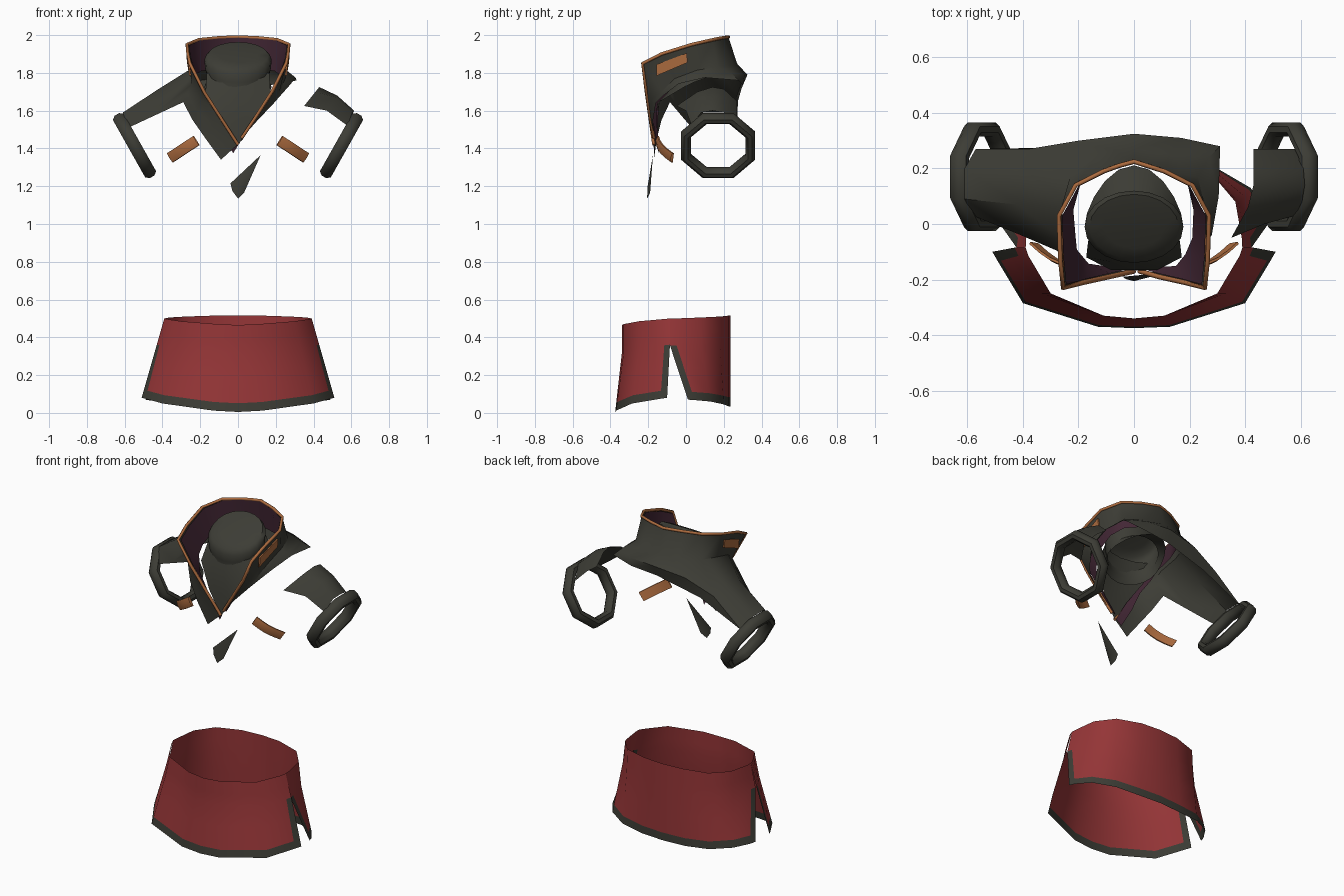
import bpy, bmesh, math
from mathutils import Vector

if "Cube" in bpy.data.objects:
    bpy.data.objects.remove(bpy.data.objects["Cube"])


def material(name, rgb):
    m = bpy.data.materials.new(name)
    m.diffuse_color = (*rgb, 1)
    m.use_nodes = True
    m.node_tree.nodes["Principled BSDF"].inputs["Base Color"].default_value = m.diffuse_color
    return m


DARK = material("charcoal cloth", (0.046, 0.046, 0.036))
RED = material("red cloth", (0.30, 0.036, 0.038))
ORANGE = material("copper trim", (0.42, 0.15, 0.05))
PURPLE = material("plum lining", (0.055, 0.02, 0.035))


def finish(name, verts, faces, mats, rule=None, angle=45):
    """Make a mesh object with materials and smooth shading."""
    me = bpy.data.meshes.new(name)
    me.from_pydata([tuple(v) for v in verts], [], faces)
    for m in mats:
        me.materials.append(m)
    if rule:
        for p in me.polygons:
            p.material_index = rule(p.index)
    bm = bmesh.new()
    bm.from_mesh(me)
    bmesh.ops.remove_doubles(bm, verts=bm.verts, dist=0.0005)
    bmesh.ops.recalc_face_normals(bm, faces=bm.faces)
    bm.to_mesh(me)
    bm.free()
    ob = bpy.data.objects.new(name, me)
    bpy.context.collection.objects.link(ob)
    bpy.ops.object.select_all(action='DESELECT')
    ob.select_set(True)
    bpy.context.view_layer.objects.active = ob
    bpy.ops.object.shade_smooth_by_angle(angle=math.radians(angle))
    return ob


def grid(name, cols, mats, rule=None, closed=False, wrap=False, angle=45):
    """Skin a list of columns; rule gets (column, row) of each face."""
    n, r = len(cols), len(cols[0])
    faces, ids = [], []
    for i in range(n if closed else n - 1):
        for j in range(r if wrap else r - 1):
            a, b, k = i * r, ((i + 1) % n) * r, (j + 1) % r
            faces.append((a + j, b + j, b + k, a + k))
            ids.append((i, j))
    verts = [p for c in cols for p in c]
    return finish(name, verts, faces, mats, (lambda f: rule(*ids[f])) if rule else None, angle)


def mirror(ob):
    m = ob.modifiers.new("mirror", 'MIRROR')
    m.merge_threshold = 0.001


# Skirt panels: (top point, hem point) per column, dark border at hem and slit
ROWS = (0, 0.17, 0.33, 0.6, 0.9, 1)


def skirt(name, pairs, edge):
    cols = []
    for top, hem in pairs:
        col = []
        for t in ROWS:
            s = max(0, (t - 0.33) / 0.67)
            p = Vector(top).lerp(Vector(hem), t)
            p.y = top[1] + (hem[1] - top[1]) * s
            col.append(p)
        cols.append(col)
    mirror(grid(name, cols, [RED, DARK],
                lambda i, j: int(j == 4 or (i == edge and j >= 2))))


skirt("skirt_front", [
    ((0, -.34, .465), (0, -.375, .005)),
    ((.11, -.33, .47), (.13, -.37, .012)),
    ((.30, -.25, .485), (.40, -.285, .05)),
    ((.38, -.115, .497), (.49, -.135, .075)),
    ((.39, -.085, .50), (.51, -.10, .08))], 3)
skirt("skirt_back", [
    ((.39, -.085, .50), (.49, .01, .07)),
    ((.388, -.05, .50), (.478, .045, .068)),
    ((.365, .08, .505), (.42, .13, .06)),
    ((.28, .18, .51), (.30, .20, .045)),
    ((.13, .225, .515), (.15, .225, .035)),
    ((0, .235, .515), (0, .235, .035))], 0)

# Collar edge, from lower left lapel round the back to the right lapel
half = [(0, -.17, 1.42), (-.09, -.19, 1.56), (-.18, -.21, 1.70), (-.255, -.23, 1.85),
        (-.265, -.13, 1.90), (-.27, .03, 1.95), (-.21, .14, 1.975), (-.11, .19, 1.985)]
rim = half + [(-.055, .21, 1.988), (0, .225, 1.99)]
rim += [(-x, y, z) for x, y, z in half[:0:-1]] + [(.02, -.17, 1.455)]
# Collar base, shoulder line and cut lower edge for the same columns
base = [(-.03, -.17, 1.395), (-.13, -.18, 1.53), (-.195, -.17, 1.66), (-.245, -.11, 1.74),
        (-.25, -.06, 1.78), (-.26, .06, 1.815), (-.23, .17, 1.83), (-.13, .25, 1.84),
        (-.07, .265, 1.845), (0, .27, 1.85), (.13, .25, 1.84), (.23, .17, 1.83),
        (.255, .06, 1.815), (.25, -.06, 1.77), (.22, -.13, 1.70), (.18, -.18, 1.66),
        (.095, -.185, 1.553), (.02, -.17, 1.455)]
mid = [(-.06, -.17, 1.368), (-.15, -.168, 1.49), (-.22, -.15, 1.60), (-.27, -.095, 1.69),
       (-.42, -.035, 1.60), (-.42, .07, 1.715), (-.42, .19, 1.715), (-.38, .27, 1.68),
       (-.20, .30, 1.76), (0, .325, 1.79), (.17, .31, 1.79), (.27, .24, 1.80),
       (.28, .08, 1.795), (.265, -.06, 1.755), (.223, -.125, 1.69), (.185, -.17, 1.65),
       (.10, -.18, 1.548), (.02, -.17, 1.455)]
hem = [(-.09, -.17, 1.34), (-.17, -.155, 1.45), (-.24, -.13, 1.55), (-.29, -.085, 1.645),
       (-.58, .03, 1.51), (-.61, .09, 1.59), (-.61, .20, 1.59), (-.57, .27, 1.52),
       (-.29, .275, 1.65), (0, .295, 1.72), (.17, .30, 1.735), (.31, .28, 1.76),
       (.305, .10, 1.775), (.28, -.04, 1.742), (.225, -.12, 1.68), (.19, -.16, 1.64),
       (.10, -.175, 1.545), (.02, -.17, 1.455)]
grid("jacket_shell", list(zip(rim, base, mid, hem)), [DARK])

# Collar lining
lining = []
for a, b in zip(rim, base):
    a, b = Vector(a), Vector(b)
    lining.append((a + Vector((-a.x * .04, -a.y * .04 if a.y > 0 else .012, -.004)),
                   Vector((b.x * .84, b.y * .84, b.z - .02))))
grid("collar_lining", lining, [PURPLE])

# Piping along the collar edge
cu = bpy.data.curves.new("collar_piping", 'CURVE')
cu.dimensions = '3D'
cu.bevel_depth = 0.009
cu.bevel_resolution = 1
cu.use_fill_caps = True
sp = cu.splines.new('POLY')
sp.points.add(len(rim) - 1)
for p, co in zip(sp.points, rim):
    p.co = (*co, 1)
cu.materials.append(ORANGE)
piping = bpy.data.objects.new("collar_piping", cu)
bpy.context.collection.objects.link(piping)
bpy.ops.object.select_all(action='DESELECT')
piping.select_set(True)
bpy.context.view_layer.objects.active = piping
bpy.ops.object.convert(target='MESH')

# Neck with a tilted domed cap, flaring into the collar at the back
neck = []
for i in range(20):
    a = 2 * math.pi * i / 20
    col = []
    for s, dz, flare in ((0, .015, 0), (.6, .015, 0), (.9, .008, 0), (1, -.015, 0),
                         (.98, -.06, 0), (.9, -.12, 0), (1, -.16, .7)):
        y = s * .13 * math.sin(a)
        wide = 1 + flare * max(0, math.sin(a))
        col.append((s * .178 * math.cos(a), -.01 + y * wide, 1.885 + .6 * y + dz))
    neck.append(col)
grid("neck", neck, [DARK], closed=True)

# Shirt front filling the V opening: (height, half width, centre y, edge y)
grid("shirt_front", [[(w * k, yc + (ye - yc) * k * k, z) for k in (-1, -.5, 0, .5, 1)]
     for z, w, yc, ye in ((1.80, .165, -.115, -.06), (1.70, .172, -.14, -.12),
                          (1.56, .085, -.165, -.165), (1.42, .004, -.168, -.168))], [DARK])

# Separate right sleeve piece
grid("right_sleeve", list(zip(
    [(.35, -.05, 1.625), (.41, .06, 1.70), (.43, .14, 1.725), (.43, .20, 1.715), (.43, .27, 1.65)],
    [(.47, 0, 1.60), (.52, .08, 1.67), (.525, .14, 1.68), (.52, .20, 1.67), (.50, .27, 1.60)],
    [(.58, .03, 1.52), (.605, .08, 1.59), (.615, .14, 1.60), (.61, .20, 1.59), (.58, .27, 1.52)])),
    [DARK])

# Sleeve cuffs: octagonal rings on both arms
U, V, N = Vector((.49, 0, .87)), Vector((0, 1, 0)), Vector((.87, 0, -.49))
for side, label in ((1, "right"), (-1, "left")):
    ring = []
    for i in range(8):
        a = math.pi * (i + .5) / 4
        d = U * .178 * math.sin(a) + V * .184 * math.cos(a)
        col = []
        for j in range(8):
            b = math.pi * (j + .5) / 4
            p = Vector((.548, .17, 1.415)) + d + d.normalized() * .03 * math.cos(b) + N * .036 * math.sin(b)
            col.append((p.x * side, p.y, p.z))
        ring.append(col)
    grid(label + "_cuff", ring, [DARK], closed=True, wrap=True)


def plate(name, pts, push):
    """Thin four-cornered plate, mirrored to both sides."""
    v = [Vector(p) for p in pts]
    v += [p + Vector(push) for p in v]
    f = [(0, 1, 2, 3), (4, 5, 6, 7)] + [(i, (i + 1) % 4, (i + 1) % 4 + 4, i + 4) for i in range(4)]
    mirror(finish(name, v, f, [ORANGE], angle=20))


# Collar side badges
plate("collar_badge", [(.258, -.155, 1.785), (.270, .008, 1.855),
                       (.274, .005, 1.905), (.262, -.155, 1.845)], (-.009, 0, 0))

# Chest straps: short bowed strips
strap = []
for k in range(5):
    t = k / 4
    c = Vector((.222 + .14 * t, -.155 + .08 * t - .016 * math.sin(math.pi * t), 1.442 - .092 * t))
    w = Vector((.015, .003, .024))
    d = Vector((-.004, .008, 0))
    strap.append([c + w, c + Vector((.002, -.006, 0)), c - w, c - w + d, c + w + d])
mirror(grid("chest_strap", strap, [ORANGE], wrap=True))

# Loose cloth shard below the lapels
finish("cloth_shard", [(.12, -.175, 1.365), (-.04, -.19, 1.215), (-.03, -.198, 1.175),
                       (0, -.206, 1.135), (.032, -.19, 1.165), (.01, -.203, 1.20)],
       [(0, 1, 5), (1, 2, 5), (2, 3, 5), (3, 4, 5), (4, 0, 5)], [DARK])
